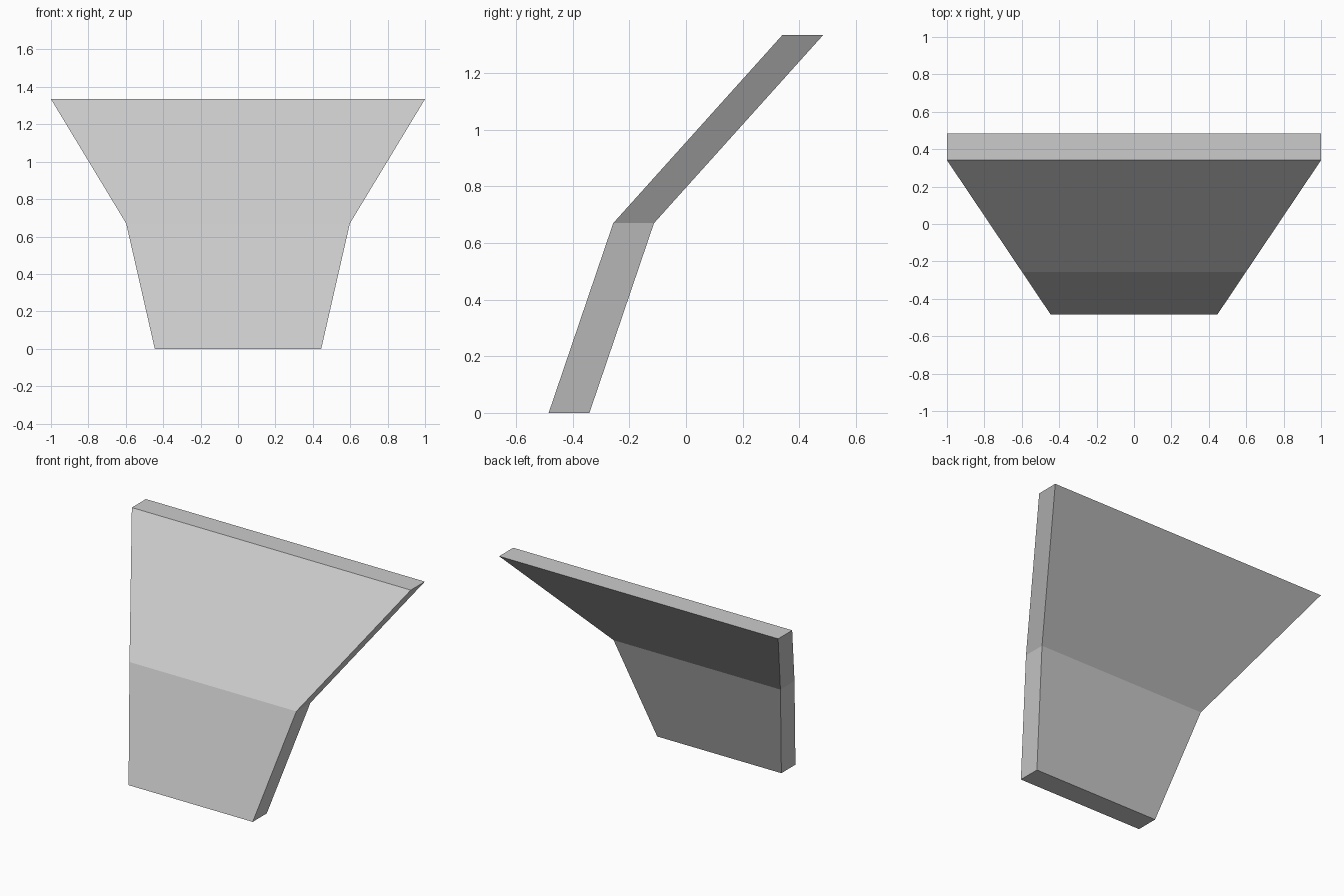
import bpy, bmesh

if "Cube" in bpy.data.objects:
    bpy.data.objects.remove(bpy.data.objects["Cube"])

# Bent, flaring slab: (height, half width, front y) at each level
LEVELS = [(0.0, 0.445, -0.485), (0.67, 0.598, -0.257), (1.335, 1.0, 0.341)]
DEPTH = 0.144

bm = bmesh.new()

# One horizontal rectangle per level
rings = []
for z, w, y in LEVELS:
    corners = [(-w, y), (w, y), (w, y + DEPTH), (-w, y + DEPTH)]
    rings.append([bm.verts.new((cx, cy, z)) for cx, cy in corners])

# Walls between levels, then bottom and top caps
for low, high in zip(rings, rings[1:]):
    for i in range(4):
        j = (i + 1) % 4
        bm.faces.new((low[i], low[j], high[j], high[i]))
bm.faces.new(rings[0][::-1])
bm.faces.new(rings[-1])
bmesh.ops.recalc_face_normals(bm, faces=bm.faces)

mesh = bpy.data.meshes.new("flared_panel")
bm.to_mesh(mesh)
bm.free()
panel = bpy.data.objects.new("flared_panel", mesh)
bpy.context.collection.objects.link(panel)
